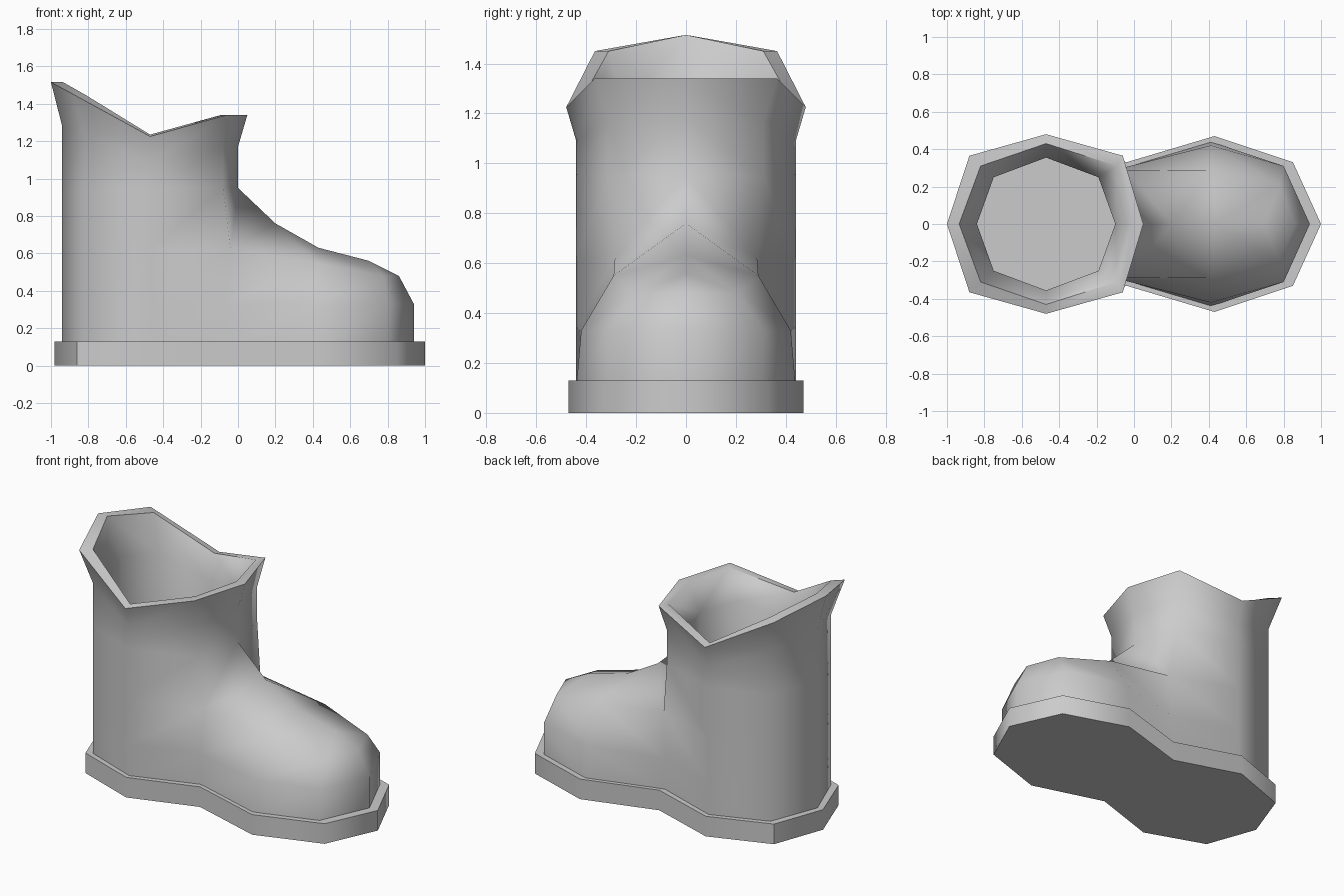
import bpy, bmesh, math

if "Cube" in bpy.data.objects:
    bpy.data.objects.remove(bpy.data.objects["Cube"])


def strip(a, b):
    """Quads between two matching half rings."""
    return [[a[i], a[i + 1], b[i + 1], b[i]] for i in range(len(a) - 1)]


def build(name, half_faces, angle):
    """Make a mesh from half faces (y >= 0) plus their mirror image."""
    bm = bmesh.new()
    for face in half_faces:
        for s in (1, -1):
            bm.faces.new([bm.verts.new((x, s * y, z)) for x, y, z in face])
    bmesh.ops.remove_doubles(bm, verts=bm.verts, dist=0.0005)
    bmesh.ops.recalc_face_normals(bm, faces=bm.faces)
    mesh = bpy.data.meshes.new(name)
    bm.to_mesh(mesh)
    bm.free()
    obj = bpy.data.objects.new(name, mesh)
    bpy.context.collection.objects.link(obj)
    bpy.ops.object.select_all(action='DESELECT')
    obj.select_set(True)
    bpy.context.view_layer.objects.active = obj
    bpy.ops.object.shade_smooth_by_angle(angle=math.radians(angle))
    return obj


def at(outline, z):
    return [(x, y, z) for x, y in outline]


# Sole: extruded outline, heel to toe
sole = [(-.98, 0), (-.86, .33), (-.47, .47), (-.04, .33), (.43, .47), (.85, .33), (1, 0)]
low, high = at(sole, 0), at(sole, .13)
build("sole", strip(low, high) + [low, high], 50)

# Foot: rings around heel, waist and toe
foot = [(-.94, 0), (-.82, .31), (-.47, .44), (-.06, .30), (.41, .44), (.80, .31), (.94, 0)]
ring1 = at(foot, .10)
ring2 = at(foot, .33)
ring2[4] = (.41, .42, .33)
ring3 = at(foot[:3], .62) + [(-.04, .285, .62), (.42, .29, .55), (.78, .21, .48), (.86, 0, .48)]
ridge = [(0, 0, .95), (.20, 0, .76), (.43, 0, .63), (.70, 0, .56)]

# Shaft: eight-sided, flaring into the dipped collar
ankle = at(foot[:3] + [(-.08, .31)], .95) + [ridge[0]]
neck = [(-.94, 0, 1.28), (-.82, .31, 1.23), (-.47, .44, 1.09), (-.08, .31, 1.17), (0, 0, 1.17)]
rim = [(-1, 0, 1.515), (-.88, .365, 1.45), (-.47, .48, 1.225), (-.06, .365, 1.34), (.05, 0, 1.34)]
rim_in = [(-.935, 0, 1.515), (-.82, .31, 1.45), (-.47, .43, 1.235), (-.09, .31, 1.34), (-.01, 0, 1.34)]
inner = [(-.84, 0), (-.75, .25), (-.47, .355), (-.19, .25), (-.10, 0)]
lining = [(x, y, n[2]) for (x, y), n in zip(inner, neck)]
floor = at(inner, .22)

faces = strip(ring1, ring2) + strip(ring2, ring3) + strip(ring3[:4], ankle[:4])
faces += [
    [ring3[3], ankle[3], ridge[0], ridge[1]],
    [ring3[4], ring3[3], ridge[1], ridge[2]],
    [ring3[5], ring3[4], ridge[2], ridge[3]],
    [ring3[6], ring3[5], ridge[3]],
]
for a, b in ((ankle, neck), (neck, rim), (rim, rim_in), (rim_in, lining), (lining, floor)):
    faces += strip(a, b)
faces += [floor, ring1]
build("boot_upper", faces, 62)
